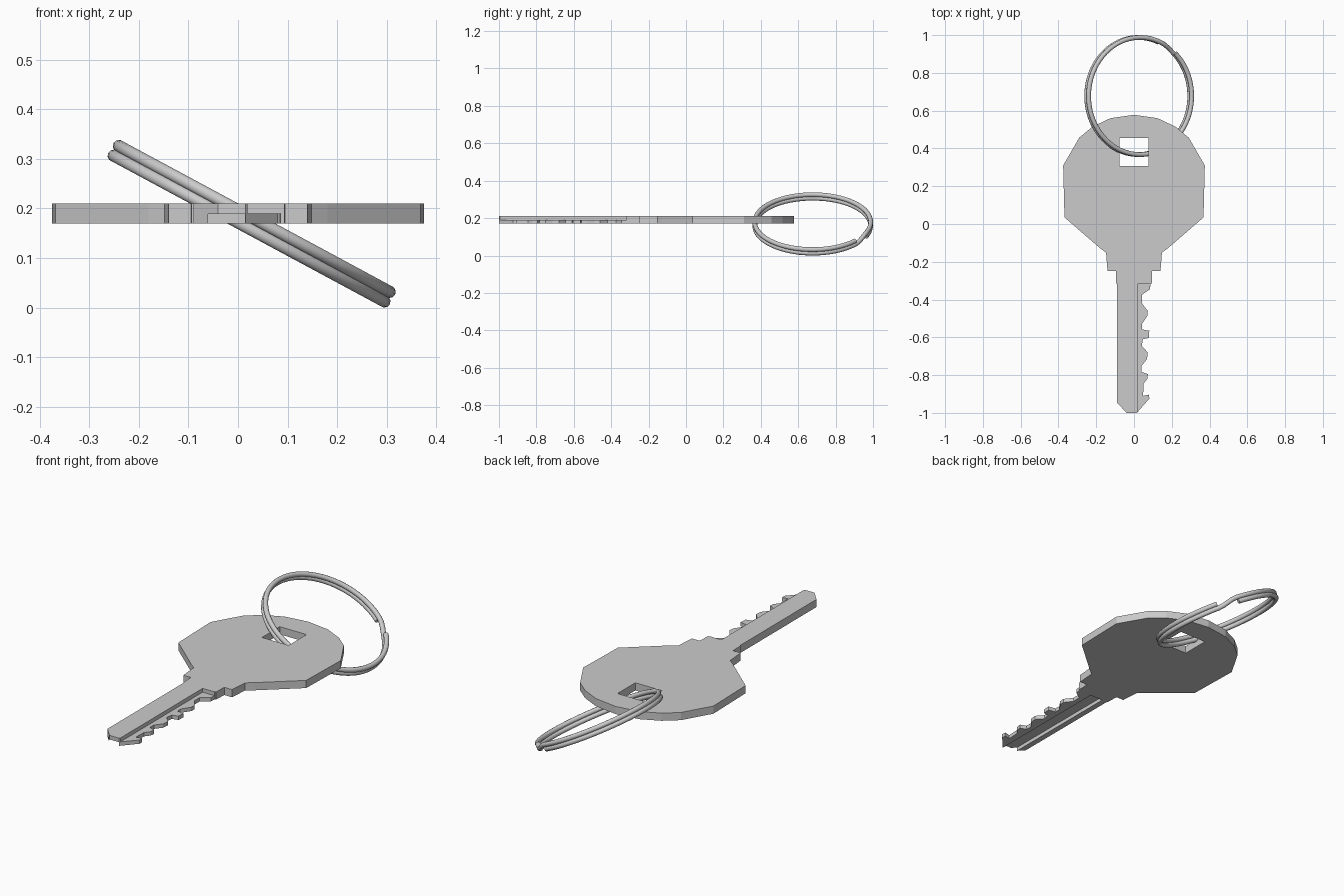
import bpy, bmesh, math
from mathutils import Matrix

if "Cube" in bpy.data.objects:
    bpy.data.objects.remove(bpy.data.objects["Cube"])

Z0, Z1 = 0.17, 0.21          # underside and top of the key plate
ZM = (Z0 + Z1) / 2


def box_cutter(name, x, y, z):
    bm = bmesh.new()
    bmesh.ops.create_cube(bm, size=1)
    for v in bm.verts:
        v.co = [r[0] if c < 0 else r[1] for c, r in zip(v.co, (x, y, z))]
    me = bpy.data.meshes.new(name)
    bm.to_mesh(me)
    bm.free()
    ob = bpy.data.objects.new(name, me)
    bpy.context.collection.objects.link(ob)
    ob.hide_render = True
    ob.hide_set(True)
    return ob


# Key outline: right half of the head, reused mirrored for the left
head = [(0.125, 0.56), (0.22, 0.515), (0.29, 0.457), (0.375, 0.31), (0.368, 0.035),
        (0.18, -0.128), (0.148, -0.152), (0.14, -0.25), (0.096, -0.25), (0.094, -0.315)]
# Bitted edge of the blade, from shoulder to tip
teeth = [(0.087, -0.315), (0.085, -0.345), (0.042, -0.375), (0.042, -0.42),
         (0.073, -0.46), (0.071, -0.487), (0.042, -0.53), (0.042, -0.558),
         (0.081, -0.565), (0.079, -0.603), (0.047, -0.61), (0.041, -0.645),
         (0.073, -0.68), (0.069, -0.715), (0.041, -0.75), (0.041, -0.783),
         (0.074, -0.795), (0.071, -0.82), (0.051, -0.845), (0.048, -0.91),
         (0.08, -0.903), (0.081, -0.925)]
tip = [(0.015, -1.0), (-0.04, -1.0), (-0.09, -0.945), (-0.09, -0.315)]
outline = [(0, 0.578)] + head + teeth + tip + [(-x, y) for x, y in reversed(head)]

bm = bmesh.new()
face = bm.faces.new([bm.verts.new((x, y, Z0)) for x, y in outline])
ext = bmesh.ops.extrude_face_region(bm, geom=[face])
for v in ext["geom"]:
    if isinstance(v, bmesh.types.BMVert):
        v.co.z = Z1
bmesh.ops.recalc_face_normals(bm, faces=bm.faces)
me = bpy.data.meshes.new("key")
bm.to_mesh(me)
bm.free()
key = bpy.data.objects.new("key", me)
bpy.context.collection.objects.link(key)

# Ring hole, stepped-down toothed side, and keyway groove underneath
cutters = [
    box_cutter("hole_cutter", (-0.078, 0.076), (0.308, 0.455), (0, 0.4)),
    box_cutter("tooth_step_cutter", (0.019, 0.3), (-1.1, -0.318), (ZM, 0.4)),
    box_cutter("groove_cutter", (-0.06, 0.014), (-1.1, -0.318), (0, ZM - 0.001)),
]
for c in cutters:
    mod = key.modifiers.new(c.name, "BOOLEAN")
    mod.operation = "DIFFERENCE"
    mod.solver = "EXACT"
    mod.object = c

# Split ring: two turns of wire with a short jog between the levels
R, WIRE, LEVEL, JOG0, JOG1 = 0.31, 0.0125, 0.011, 47, 67
lower = [(a, -LEVEL) for a in range(JOG1, 360 + JOG0, 5)] + [(360 + JOG0, -LEVEL)]
upper = [(360 + a, LEVEL) for a in range(JOG1, 360 + JOG0, 5)] + [(720 + JOG0, LEVEL)]
jog = [(360 + JOG0 + 5, -0.7 * LEVEL), (360 + JOG0 + 10, 0), (360 + JOG0 + 15, 0.7 * LEVEL)]
path = lower + jog + upper

cu = bpy.data.curves.new("split_ring", "CURVE")
cu.dimensions = "3D"
cu.bevel_depth = WIRE
cu.bevel_resolution = 3
cu.use_fill_caps = True
sp = cu.splines.new("POLY")
sp.points.add(len(path) - 1)
for p, (a, h) in zip(sp.points, path):
    t = math.radians(a)
    p.co = (R * math.cos(t), R * math.sin(t), h, 1)
ring = bpy.data.objects.new("split_ring", cu)
bpy.context.collection.objects.link(ring)
ring.matrix_world = (Matrix.Translation((0.0275, 0.6775, 0.169))
                     @ Matrix.Rotation(math.radians(28.3), 4, "Y"))
